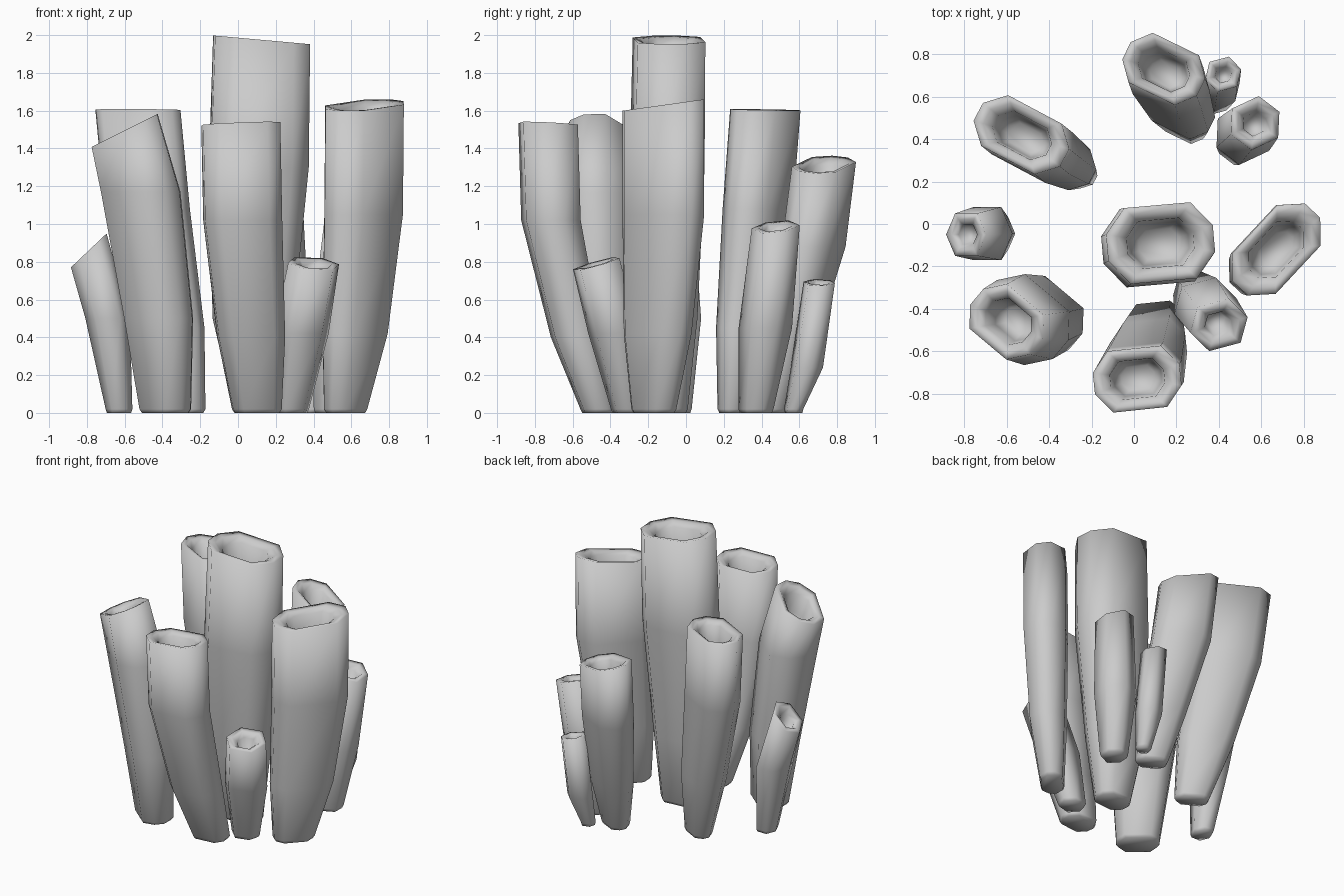
import bpy
import bmesh
from math import cos, sin, radians
from mathutils import Vector

cube = bpy.data.objects.get("Cube")
if cube:
    bpy.data.objects.remove(cube)

# One plain grey for the whole cluster
grey = bpy.data.materials.new("plain grey")
grey.use_nodes = True
colour = (0.6, 0.6, 0.6, 1)
grey.diffuse_color = colour
grey.node_tree.nodes["Principled BSDF"].inputs["Base Color"].default_value = colour

# Sink (in half widths) and size of each ring from the rim into the hollow
WIDE_HOLLOW = ((0.03, 0.8), (0.2, 0.62), (1.0, 0.54), (1.5, 0.38))
NARROW_HOLLOW = ((0.0, 0.72), (0.25, 0.46), (0.9, 0.34))


def section(sides, a, b):
    """Stretched octagon or hexagon with half length a and half width b."""
    if sides == 8:
        right = [(a, -0.35 * b), (a, 0.35 * b), (0.62 * a, b)]
    else:
        right = [(a, 0), (0.55 * a, b)]
    left = [(-x, y) for x, y in reversed(right)]
    if sides == 8:
        return right + left[:2] + [(-a, -0.35 * b), (-0.62 * a, -b), (0.62 * a, -b)]
    return right + left + [(-0.55 * a, -b), (0.55 * a, -b)]


def tube(name, path, half, turn, slope=(0, 0), foot=0.6, mouth=1.0, sides=8):
    """Hollow tapering tube through the path, its mouth tilted by slope."""
    bm = bmesh.new()
    angle = radians(turn)
    top = Vector(path[-1])

    def ring(centre, size, tilt=0.0):
        verts = []
        for px, py in section(sides, half[0] * size, half[1] * size):
            x = px * cos(angle) - py * sin(angle)
            y = px * sin(angle) + py * cos(angle)
            z = tilt * (slope[0] * x + slope[1] * y)
            verts.append(bm.verts.new(Vector(centre) + Vector((x, y, z))))
        return verts

    # Outer wall, from a slightly rounded foot up to the mouth
    rings = [ring(path[0], foot * 0.9)]
    lift = Vector((0, 0, 0.02))
    rings.append(ring(Vector(path[0]) + lift, foot))
    large = sides == 8
    widths = [foot + (1 - foot) * 0.62, 1.0] if large else [1.0]
    for point, width in zip(path[1:-1], widths):
        rings.append(ring(point, width))
    rings.append(ring(top, mouth, 1.0))

    # Rim and hollow, sinking along the direction of the tube
    down = (Vector(path[-2]) - top).normalized()
    for sink, size in WIDE_HOLLOW if large else NARROW_HOLLOW:
        rings.append(ring(top + down * half[1] * sink, size * mouth, 1.0))

    for low, high in zip(rings, rings[1:]):
        for i in range(sides):
            j = (i + 1) % sides
            bm.faces.new((low[i], low[j], high[j], high[i]))
    bm.faces.new(list(reversed(rings[0])))
    bm.faces.new(rings[-1])
    for face in bm.faces:
        face.smooth = True

    mesh = bpy.data.meshes.new(name)
    bm.to_mesh(mesh)
    bm.free()
    mesh.materials.append(grey)
    obj = bpy.data.objects.new(name, mesh)
    bpy.context.collection.objects.link(obj)


# Large tubes
tube("centre_tube", [(0.11, -0.09, 0), (0.08, -0.1, 0.5), (0.11, -0.1, 1.3), (0.125, -0.09, 1.975)],
     (0.26, 0.185), 5, slope=(-0.09, 0), foot=0.5, mouth=0.97)
tube("front_tube", [(0.1, -0.46, 0), (0.07, -0.58, 0.4), (0.025, -0.715, 1.02), (0.015, -0.73, 1.53)],
     (0.205, 0.145), 6, slope=(0.04, -0.05), foot=0.63)
tube("left_tube", [(0.57, -0.17, 0), (0.62, -0.15, 0.42), (0.665, -0.12, 1.05), (0.67, -0.12, 1.63)],
     (0.25, 0.14), 47, slope=(0, 0.14), foot=0.55)
tube("back_right_tube", [(-0.285, 0.26, 0), (-0.36, 0.31, 0.45), (-0.48, 0.38, 1.08), (-0.53, 0.42, 1.605)],
     (0.23, 0.135), -28, slope=(-0.01, -0.02), foot=0.5)
tube("front_right_tube", [(-0.385, -0.42, 0), (-0.42, -0.43, 0.5), (-0.515, -0.45, 1.17), (-0.6, -0.46, 1.495)],
     (0.22, 0.165), -40, slope=(0.5, 0), foot=0.65, mouth=0.83)
tube("back_tube", [(0.24, 0.47, 0), (0.22, 0.54, 0.35), (0.16, 0.675, 0.88), (0.14, 0.73, 1.315)],
     (0.195, 0.13), -26, slope=(-0.24, 0), foot=0.55)

# Small tubes
tube("small_front_tube", [(0.28, -0.31, 0), (0.335, -0.385, 0.42), (0.4, -0.475, 0.79)],
     (0.15, 0.115), 15, slope=(-0.1, 0.28), foot=0.66, mouth=0.93, sides=6)
tube("small_back_left_tube", [(0.485, 0.37, 0), (0.515, 0.42, 0.45), (0.57, 0.475, 0.985)],
     (0.14, 0.12), 25, slope=(-0.25, 0.1), foot=0.66, mouth=0.9, sides=6)
tube("tiny_back_tube", [(0.395, 0.57, 0), (0.41, 0.64, 0.24), (0.42, 0.705, 0.69)],
     (0.09, 0.075), 15, slope=(-0.2, 0), foot=0.6, mouth=0.97, sides=6)
tube("small_right_tube", [(-0.63, -0.045, 0), (-0.69, -0.045, 0.5), (-0.79, -0.05, 0.86)],
     (0.118, 0.125), 0, slope=(0.95, 0), foot=0.6, mouth=0.8, sides=6)
